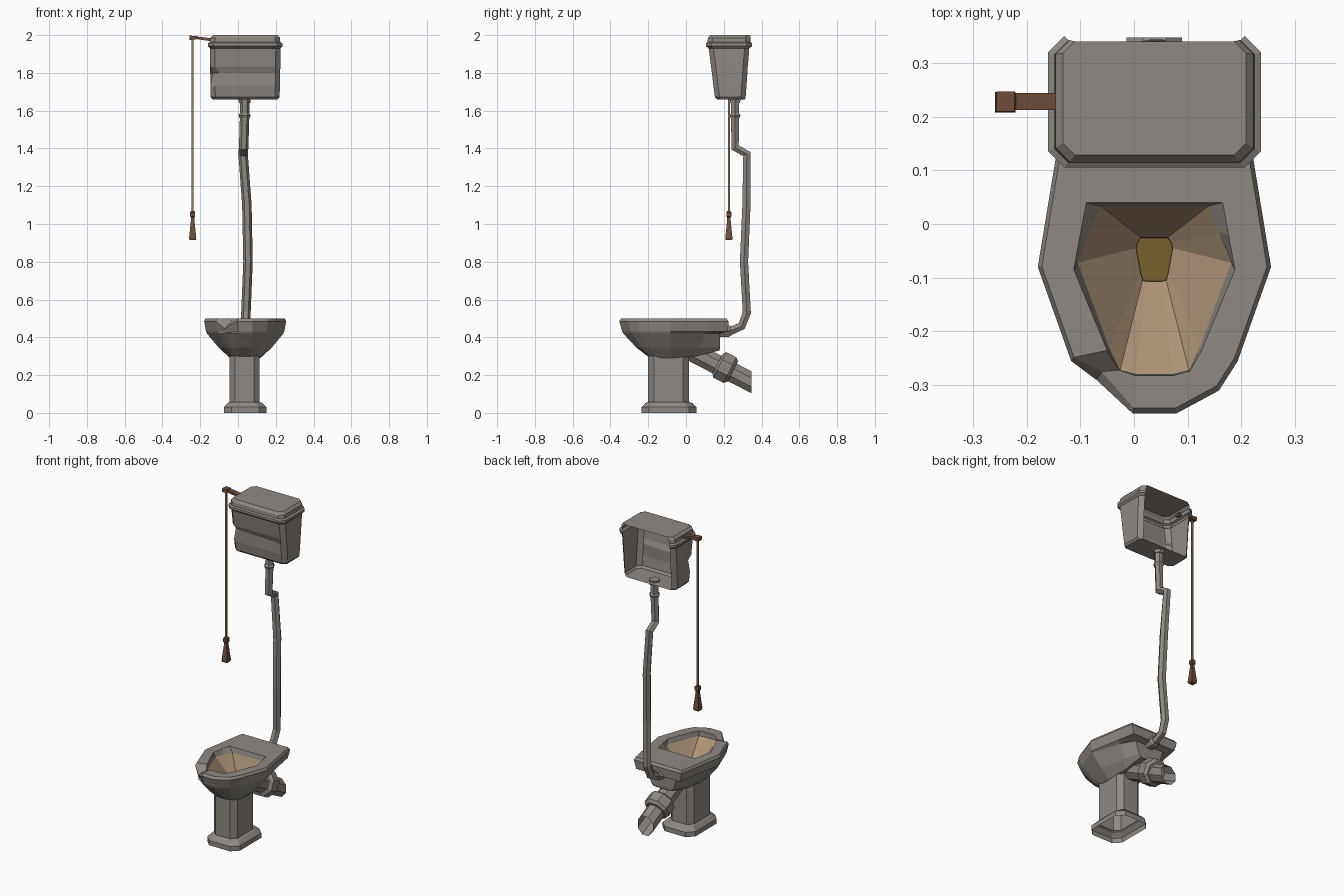
import bpy, math
from mathutils import Vector

CX = 0.038  # centre line of the bowl and pipes


def material(name, r, g, b):
    m = bpy.data.materials.new(name)
    m.diffuse_color = (r, g, b, 1)
    return m


GREY = material("old_grey_porcelain", 0.275, 0.25, 0.225)
TAN = material("stained_tan", 0.42, 0.29, 0.18)
WATER = material("murky_water", 0.19, 0.115, 0.025)
BROWN = material("brown_wood", 0.16, 0.075, 0.045)
ROPE = material("rope", 0.30, 0.20, 0.12)


def loft(name, rings, mats, start=False, end=False, skip=(), bands=None, end_mat=0):
    """Skin matching rings; skip leaves out columns, bands gives a material per strip."""
    n = len(rings[0])
    verts = [tuple(p) for r in rings for p in r]
    faces, ids = [], []
    for k in range(len(rings) - 1):
        for i in range(n):
            if i in skip:
                continue
            j = (i + 1) % n
            faces.append((k * n + i, k * n + j, (k + 1) * n + j, (k + 1) * n + i))
            ids.append(bands[k] if bands else 0)
    if start:
        faces.append(tuple(reversed(range(n))))
        ids.append(0)
    if end:
        faces.append(tuple(range((len(rings) - 1) * n, len(rings) * n)))
        ids.append(end_mat)
    me = bpy.data.meshes.new(name)
    me.from_pydata(verts, [], faces)
    for m in mats:
        me.materials.append(m)
    for p, i in zip(me.polygons, ids):
        p.material_index = i
    me.update()
    ob = bpy.data.objects.new(name, me)
    bpy.context.collection.objects.link(ob)
    return ob


def octagon(x0, x1, y0, y1, c, z):
    """Rectangle with cut corners, counter-clockwise from the front left."""
    return [Vector((x, y, z)) for x, y in (
        (x0 + c, y0), (x1 - c, y0), (x1, y0 + c), (x1, y1 - c),
        (x1 - c, y1), (x0 + c, y1), (x0, y1 - c), (x0, y0 + c))]


def mirrored(half, z, s=1.0):
    """Ring from a back-to-front half outline of (half width, y[, z])."""
    pts = [(p[0] * s, -0.06 + (p[1] + 0.06) * s, p[2] if len(p) > 2 else z) for p in half]
    return ([Vector((CX + x, y, h)) for x, y, h in reversed(pts)]
            + [Vector((CX - x, y, h)) for x, y, h in pts])


def tube(name, path, radii, sides, mat, phase=0.0, caps=(True, True), cut_y=None):
    pts = [Vector(p) for p in path]
    rings = []
    for i, p in enumerate(pts):
        a = (p - pts[i - 1]).normalized() if i else Vector()
        b = (pts[i + 1] - p).normalized() if i < len(pts) - 1 else Vector()
        t = (a + b).normalized()
        u = Vector((1, 0, 0))
        u = (u - t * u.dot(t)).normalized()
        v = t.cross(u)
        r = radii[i] if isinstance(radii, (list, tuple)) else radii
        ang = [phase + 2 * math.pi * k / sides for k in range(sides)]
        rings.append([p + (u * math.cos(q) + v * math.sin(q)) * r for q in ang])
    if cut_y is not None:  # end trimmed flush with the wall
        rings[-1] = [q + t * ((cut_y - q.y) / t.y) for q in rings[-1]]
    return loft(name, rings, [mat], *caps)


# Pedestal with stepped foot
loft("pedestal", [
    octagon(-0.075, 0.15, -0.235, 0.055, 0.04, 0.0),
    octagon(-0.075, 0.15, -0.235, 0.055, 0.04, 0.03),
    octagon(-0.055, 0.128, -0.215, 0.035, 0.035, 0.052),
    octagon(-0.045, 0.115, -0.2, 0.015, 0.03, 0.058),
    octagon(-0.045, 0.115, -0.2, 0.015, 0.03, 0.30)], [GREY])

# Bowl: outside from the bottom up, over the rim, then down to the water
foot = [(0.06, 0.178, 0.33), (0.07, 0.05, 0.30), (0.08, -0.08), (0.075, -0.14), (0.06, -0.175), (0.03, -0.19)]
belly = [(0.075, 0.18), (0.10, 0.08), (0.14, -0.08), (0.105, -0.2), (0.08, -0.235), (0.03, -0.262)]
neck = [(0.10, 0.18), (0.145, 0.10), (0.202, -0.08), (0.142, -0.24), (0.11, -0.285), (0.037, -0.332)]
under = [(0.15, 0.222), (0.17, 0.11), (0.207, -0.08), (0.146, -0.245), (0.113, -0.29), (0.038, -0.338)]
lip = [(0.165, 0.225), (0.185, 0.115), (0.217, -0.08), (0.155, -0.255), (0.12, -0.31), (0.04, -0.353)]
hole = [(0.127, 0.04), (0.138, -0.02), (0.15, -0.085), (0.088, -0.235), (0.066, -0.274), (0.035, -0.282)]
inner = [(0.10, 0.033), (0.12, -0.015), (0.143, -0.072), (0.084, -0.23), (0.064, -0.272), (0.034, -0.28)]
drain = [(0.025, -0.025), (0.032, -0.035), (0.034, -0.045), (0.026, -0.09), (0.022, -0.105), (0.014, -0.107)]
rings = [mirrored(foot, 0.29), mirrored(belly, 0.345), mirrored(neck, 0.42), mirrored(under, 0.43),
         mirrored(lip, 0.485), mirrored(lip, 0.5, 0.965), mirrored(hole, 0.5),
         mirrored(inner, 0.47), mirrored(drain, 0.335), mirrored(drain, 0.315, 0.98)]
# Chipped rim at the front left
for k, x, y, z in ((4, -0.07, -0.29, 0.445), (5, -0.06, -0.275, 0.46), (6, -0.028, -0.272, 0.482)):
    rings[k][10] = Vector((x, y, z))
rings[3][10] += Vector((0.012, 0.01, -0.006))
loft("bowl", rings, [GREY, TAN, WATER], True, True,
     bands=[0, 0, 0, 0, 0, 0, 0, 1, 2], end_mat=2)

# Waste outlet with collar, running back to the wall
a, b = Vector((CX, 0.03, 0.325)), Vector((CX, 0.345, 0.163))
d = (b - a).normalized()
mid = Vector((CX, 0.21, 0.238))
tube("waste_pipe", [a, b], [0.056, 0.056], 8, GREY, math.pi / 8, (True, False), 0.347)
tube("waste_collar", [mid - d * 0.048, mid - d * 0.035, mid + d * 0.025, mid + d * 0.042],
     [0.064, 0.082, 0.082, 0.066], 8, GREY, math.pi / 8)

# Flush pipe from cistern to bowl
tube("flush_pipe", [(0.035, 0.26, 1.665), (0.035, 0.26, 1.57), (0.03, 0.26, 1.405),
                    (0.027, 0.322, 1.37), (0.047, 0.32, 1.1), (0.053, 0.307, 0.8),
                    (0.042, 0.322, 0.53), (CX, 0.295, 0.46), (CX, 0.24, 0.435), (CX, 0.17, 0.433)],
     0.025, 6, GREY)
tube("flush_pipe_collar", [(0.035, 0.26, 1.585), (0.035, 0.26, 1.575), (0.035, 0.26, 1.56)],
     [0.026, 0.033, 0.026], 6, GREY)
tube("cistern_nut", [(0.035, 0.26, 1.67), (0.035, 0.26, 1.64)], [0.034, 0.03], 6, GREY)
tube("bowl_inlet_collar", [(CX, 0.17, 0.434), (CX, 0.225, 0.434), (CX, 0.238, 0.436)],
     [0.036, 0.036, 0.028], 6, GREY)

# Cistern and lid: a shell open towards the wall
tank = [
    octagon(-0.135, 0.21, 0.165, 0.312, 0.02, 1.66),
    octagon(-0.145, 0.22, 0.153, 0.316, 0.025, 1.672),
    octagon(-0.146, 0.222, 0.145, 0.32, 0.025, 1.73),
    octagon(-0.147, 0.223, 0.137, 0.325, 0.025, 1.80),
    octagon(-0.147, 0.224, 0.133, 0.327, 0.025, 1.832),
    octagon(-0.148, 0.225, 0.12, 0.335, 0.025, 1.93),
    octagon(-0.16, 0.236, 0.105, 0.35, 0.03, 1.942),
    octagon(-0.16, 0.236, 0.105, 0.35, 0.03, 1.957),
    octagon(-0.148, 0.224, 0.114, 0.342, 0.026, 1.963),
    octagon(-0.146, 0.222, 0.116, 0.342, 0.026, 1.985),
    octagon(-0.132, 0.208, 0.128, 0.34, 0.022, 2.0)]
tank[3][0] += Vector((0.022, 0.018, 0))  # chipped corner
tank[3][7] += Vector((0.012, 0.01, 0))
loft("cistern", tank, [GREY], True, True, skip=(4,))

# Pull lever
lever = [(-0.256, 0.209, 0.247, 1.974, 1.997), (-0.222, 0.209, 0.247, 1.978, 1.996),
         (-0.22, 0.212, 0.244, 1.979, 1.993), (-0.13, 0.212, 0.244, 1.966, 1.982)]
loft("lever", [[(x, y0, z0), (x, y1, z0), (x, y1, z1), (x, y0, z1)] for x, y0, y1, z0, z1 in lever],
     [BROWN], True, True)

# Pull cord and handle
tube("pull_cord", [(-0.24, 0.227, 1.05), (-0.24, 0.227, 1.985)], 0.008, 4, ROPE, math.pi / 4)
tube("pull_handle", [(-0.24, 0.227, z) for z in (0.915, 0.925, 1.015, 1.035, 1.04, 1.062, 1.068)],
     [0.024, 0.027, 0.014, 0.012, 0.019, 0.019, 0.012], 4, BROWN, math.pi / 4)
